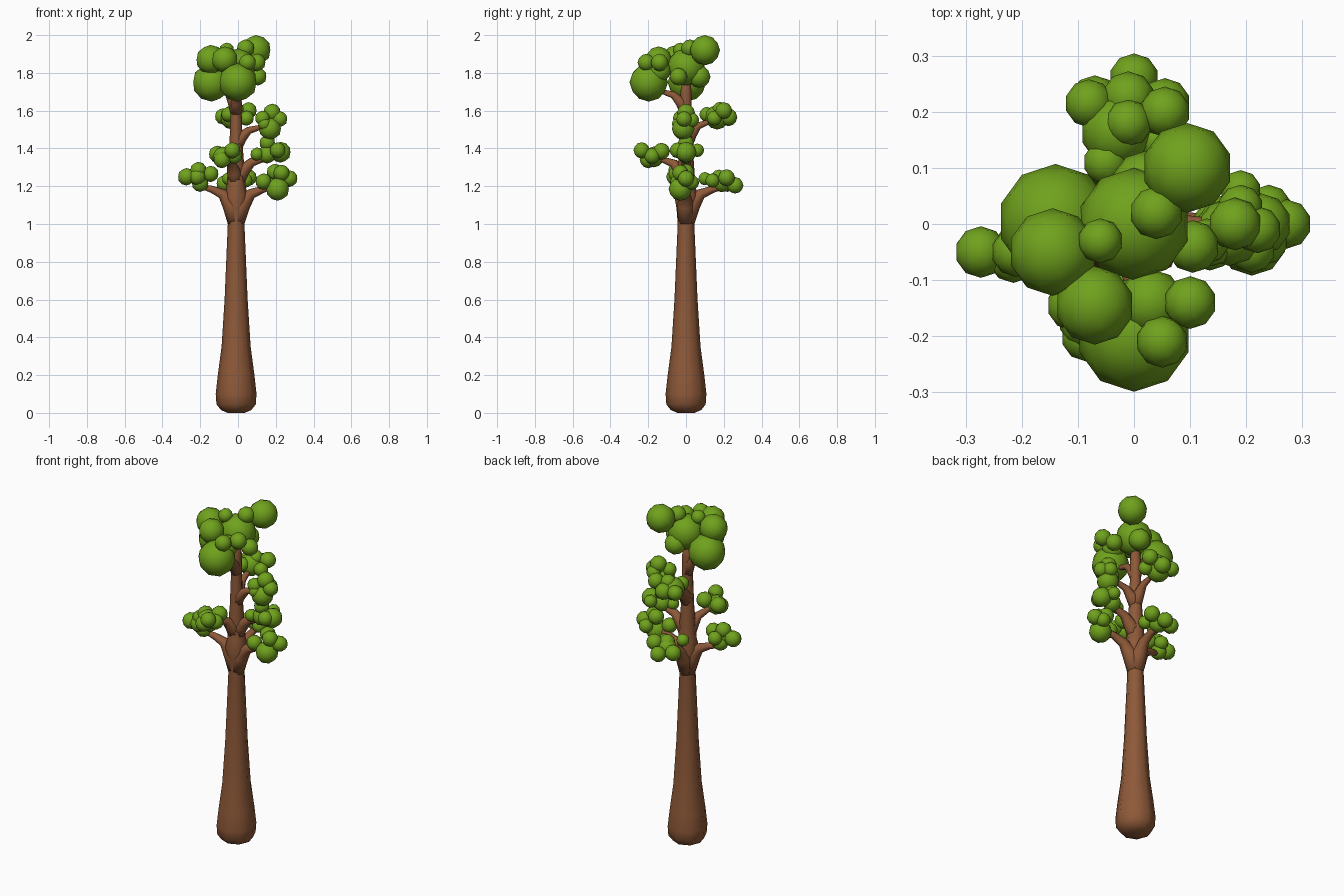
import bpy, bmesh, math
from mathutils import Vector


def material(name, colour):
    m = bpy.data.materials.new(name)
    m.diffuse_color = colour
    return m


BARK = material("bark", (0.27, 0.10, 0.04, 1))
LEAF = material("leaf", (0.16, 0.36, 0.012, 1))


def finish(bm, name, mat):
    bmesh.ops.recalc_face_normals(bm, faces=bm.faces)
    for f in bm.faces:
        f.smooth = True
    me = bpy.data.meshes.new(name)
    bm.to_mesh(me)
    bm.free()
    me.materials.append(mat)
    ob = bpy.data.objects.new(name, me)
    bpy.context.collection.objects.link(ob)


def tube(name, points, sides=8):
    """Tapered limb through (x, y, z, radius) points."""
    bm = bmesh.new()
    ctr = [Vector(p[:3]) for p in points]
    rings = []
    for i, p in enumerate(points):
        d = (ctr[min(i + 1, len(ctr) - 1)] - ctr[max(i - 1, 0)]).normalized()
        q = Vector((0, 0, 1)).rotation_difference(d)
        ring = []
        for k in range(sides):
            a = 2 * math.pi * k / sides
            off = Vector((math.cos(a), math.sin(a), 0)) * p[3]
            ring.append(bm.verts.new(ctr[i] + q @ off))
        rings.append(ring)
    for a, b in zip(rings, rings[1:]):
        for k in range(sides):
            n = (k + 1) % sides
            bm.faces.new((a[k], a[n], b[n], b[k]))
    bm.faces.new(rings[0])
    bm.faces.new(rings[-1])
    finish(bm, name, BARK)


def branch(name, z, tip, thick):
    """Limb that peels off the trunk at height z and sweeps out to its tip."""
    x, y, tz = tip
    h = tz - z
    steps = [(0, 0, 1.0), (0.15, 0.5, 1.05), (0.38, 0.8, 0.66), (0.68, 0.92, 0.45), (1, 1, 0.28)]
    tube(name, [(-0.01 + (x + 0.01) * t, y * t, z + h * u, thick * r) for t, u, r in steps])


def clump(name, balls):
    """Foliage balls given as (x, y, z, radius)."""
    bm = bmesh.new()
    for x, y, z, r in balls:
        made = bmesh.ops.create_icosphere(bm, subdivisions=2, radius=r)
        bmesh.ops.translate(bm, verts=made["verts"], vec=(x, y, z))
    finish(bm, name, LEAF)


# Trunk with rounded foot
trunk = [(0.0, 0.045), (0.015, 0.08), (0.045, 0.104), (0.1, 0.108), (0.2, 0.097), (0.35, 0.077),
         (0.6, 0.061), (1.0, 0.044), (1.08, 0.05), (1.15, 0.062), (1.2, 0.05), (1.28, 0.045),
         (1.4, 0.036), (1.6, 0.029), (1.68, 0.03), (1.84, 0.02)]
tube("trunk", [(-0.01, 0, z, r) for z, r in trunk])

# Branches, from the lowest tier upward
branch("low_left_branch", 1.0, (-0.2, -0.03, 1.2), 0.042)
branch("low_right_branch", 1.0, (0.2, -0.02, 1.2), 0.042)
branch("low_back_branch", 1.0, (0.0, 0.21, 1.2), 0.042)
branch("middle_right_branch", 1.2, (0.21, 0.0, 1.36), 0.036)
branch("middle_front_branch", 1.2, (-0.08, -0.17, 1.35), 0.036)
branch("upper_right_branch", 1.4, (0.17, 0.0, 1.52), 0.03)
branch("upper_back_branch", 1.4, (-0.02, 0.17, 1.55), 0.03)
branch("top_front_branch", 1.58, (0.0, -0.18, 1.71), 0.028)
branch("top_left_branch", 1.58, (-0.13, 0.0, 1.73), 0.028)

# Foliage
clump("crown_foliage", [
    (0, 0, 1.83, 0.1), (-0.14, 0.005, 1.75, 0.102), (0, -0.197, 1.75, 0.102),
    (0.095, 0.1, 1.92, 0.08), (-0.145, -0.05, 1.87, 0.078), (-0.07, -0.145, 1.87, 0.07),
    (0.03, -0.14, 1.81, 0.06), (0.04, 0.02, 1.93, 0.047), (0.105, -0.04, 1.78, 0.047),
    (0.1, -0.14, 1.855, 0.047), (0.05, -0.21, 1.855, 0.046), (-0.06, -0.03, 1.92, 0.04),
    (0.02, 0.07, 1.78, 0.06)])
clump("upper_back_foliage", [
    (-0.03, 0.165, 1.565, 0.065), (0.055, 0.2, 1.6, 0.045), (-0.05, 0.11, 1.58, 0.04),
    (-0.08, 0.215, 1.57, 0.043), (-0.01, 0.225, 1.565, 0.047), (-0.01, 0.18, 1.605, 0.042),
    (0.045, 0.15, 1.56, 0.04)])
clump("upper_right_foliage", [
    (0.17, -0.015, 1.505, 0.06), (0.18, 0.0, 1.59, 0.047), (0.22, -0.01, 1.555, 0.042),
    (0.13, -0.03, 1.56, 0.04), (0.19, 0.03, 1.55, 0.04), (0.14, -0.04, 1.53, 0.035)])
clump("middle_right_foliage", [
    (0.225, 0.0, 1.38, 0.055), (0.155, 0.0, 1.37, 0.05), (0.155, 0.0, 1.43, 0.042),
    (0.1, -0.02, 1.37, 0.035), (0.19, 0.06, 1.39, 0.036), (0.21, -0.045, 1.39, 0.042)])
clump("middle_front_foliage", [
    (-0.08, -0.17, 1.355, 0.055), (-0.03, -0.235, 1.39, 0.043), (-0.11, -0.145, 1.37, 0.045),
    (-0.085, -0.2, 1.34, 0.045), (-0.03, -0.13, 1.385, 0.045), (-0.02, -0.18, 1.36, 0.043)])
clump("low_right_foliage", [
    (0.21, -0.03, 1.185, 0.062), (0.272, 0.0, 1.24, 0.044), (0.195, 0.0, 1.275, 0.044),
    (0.135, -0.04, 1.225, 0.043), (0.23, -0.03, 1.27, 0.044), (0.24, 0.03, 1.22, 0.04)])
clump("low_back_foliage", [
    (-0.01, 0.19, 1.22, 0.052), (0.0, 0.26, 1.205, 0.044), (0.055, 0.215, 1.245, 0.045),
    (-0.07, 0.22, 1.215, 0.045), (0.0, 0.175, 1.245, 0.043), (0.04, 0.14, 1.23, 0.038),
    (-0.05, 0.1, 1.24, 0.035)])
clump("low_left_foliage", [
    (-0.2, -0.035, 1.215, 0.045), (-0.273, -0.05, 1.25, 0.046), (-0.21, -0.05, 1.285, 0.044),
    (-0.145, -0.05, 1.265, 0.043), (-0.215, -0.06, 1.25, 0.045), (-0.19, 0.0, 1.25, 0.04)])
